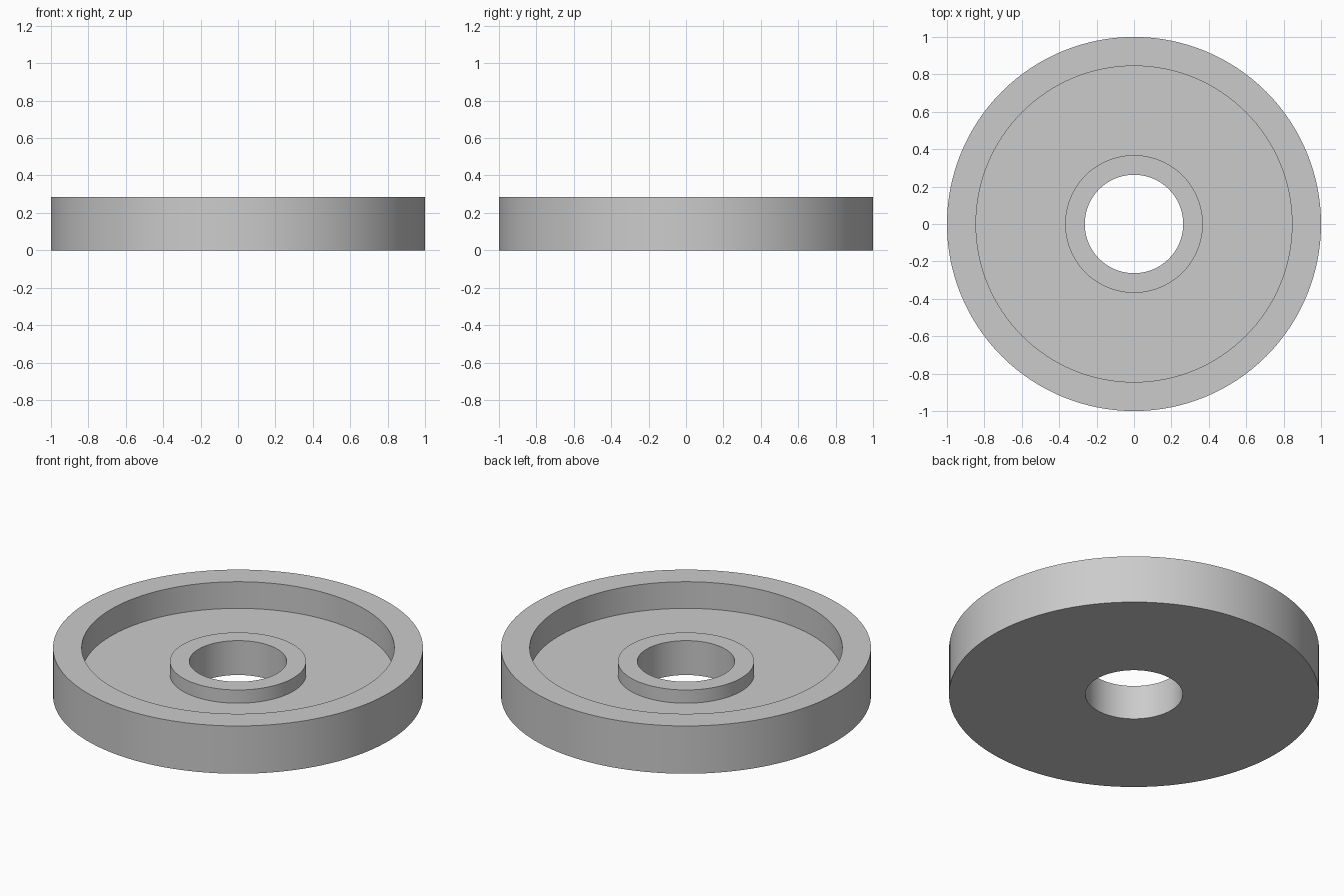
import bpy
import bmesh
import math

cube = bpy.data.objects.get("Cube")
if cube:
    bpy.data.objects.remove(cube, do_unlink=True)

# Plain grey material
GREY = (0.6, 0.6, 0.6, 1.0)
mat = bpy.data.materials.new("light_grey")
mat.use_nodes = True
mat.diffuse_color = GREY
mat.node_tree.nodes["Principled BSDF"].inputs["Base Color"].default_value = GREY

# Main dimensions
SEGMENTS = 128
BORE_R, HUB_R, RECESS_R, OUTER_R = 0.263, 0.368, 0.845, 1.0
FLOOR_Z, HUB_Z, RIM_Z = 0.126, 0.205, 0.285


def lathe(name, profile):
    """Revolve a closed (radius, height) profile around z."""
    bm = bmesh.new()
    rings = []
    for i in range(SEGMENTS):
        a = math.tau * i / SEGMENTS
        rings.append([bm.verts.new((r * math.cos(a), r * math.sin(a), z))
                      for r, z in profile])
    for i, ring in enumerate(rings):
        following = rings[(i + 1) % SEGMENTS]
        for j in range(len(profile)):
            k = (j + 1) % len(profile)
            bm.faces.new((ring[j], following[j], following[k], ring[k]))
    bmesh.ops.recalc_face_normals(bm, faces=bm.faces)
    mesh = bpy.data.meshes.new(name)
    bm.to_mesh(mesh)
    bm.free()
    mesh.materials.append(mat)
    obj = bpy.data.objects.new(name, mesh)
    bpy.context.collection.objects.link(obj)
    return obj


# Disc with flat underside, raised rim, recessed floor, hub collar and bore
disc = lathe("recessed_disc", [
    (BORE_R, 0), (OUTER_R, 0),
    (OUTER_R, RIM_Z), (RECESS_R, RIM_Z),
    (RECESS_R, FLOOR_Z), (HUB_R, FLOOR_Z),
    (HUB_R, HUB_Z), (BORE_R, HUB_Z),
])

# Smooth round walls with crisp edges
bpy.ops.object.select_all(action="DESELECT")
disc.select_set(True)
bpy.context.view_layer.objects.active = disc
bpy.ops.object.shade_smooth_by_angle(angle=math.radians(30))
